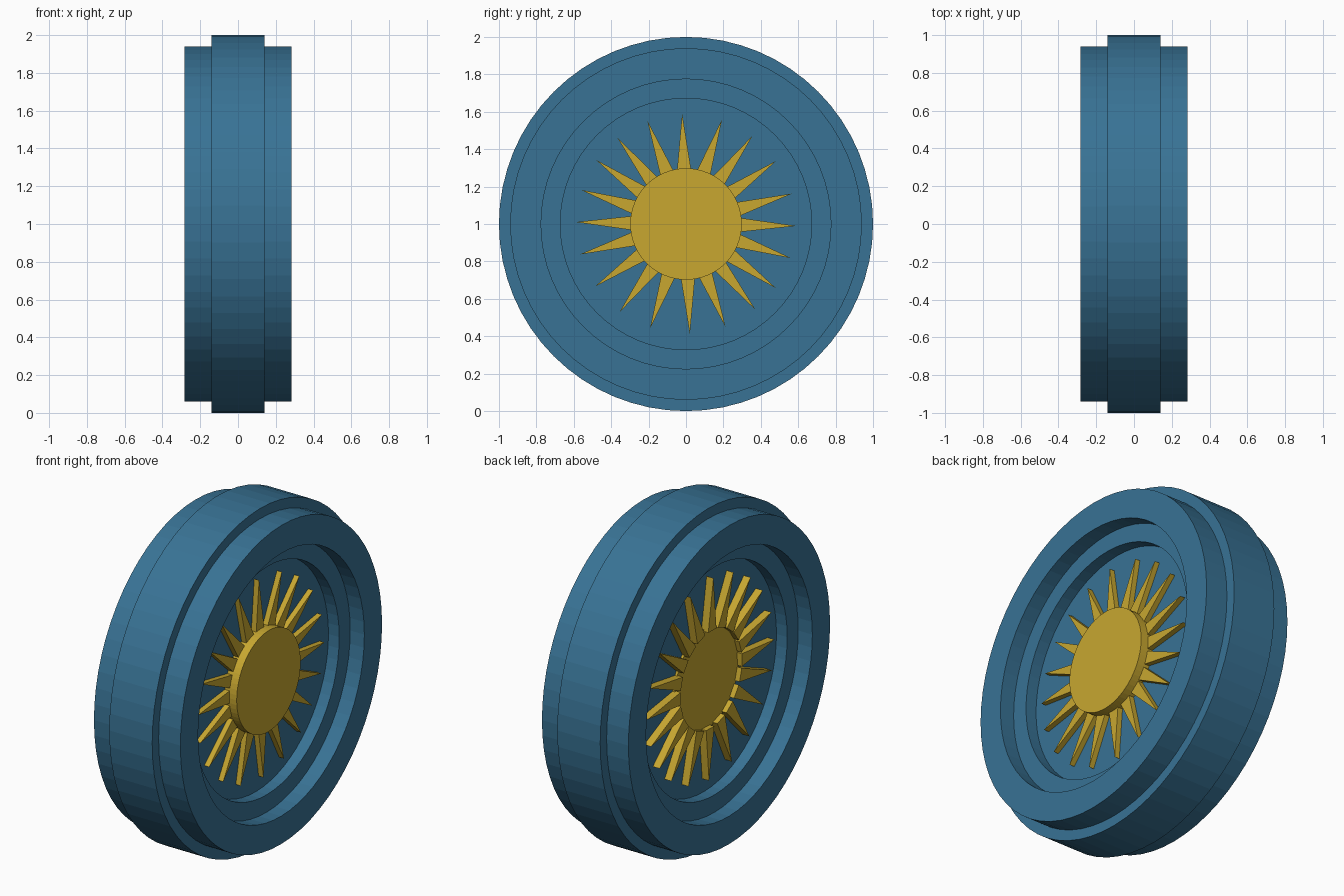
import bpy, bmesh
from math import sin, cos, pi, radians

if "Cube" in bpy.data.objects:
    bpy.data.objects.remove(bpy.data.objects["Cube"])

SEG = 64


def material(name, rgb):
    m = bpy.data.materials.new(name)
    m.diffuse_color = (*rgb, 1)
    m.use_nodes = True
    m.node_tree.nodes["Principled BSDF"].inputs["Base Color"].default_value = m.diffuse_color
    return m


BLUE = material("blue", (0.04, 0.17, 0.30))
GOLD = material("gold", (0.58, 0.39, 0.03))


def finish(bm, name, mat):
    bmesh.ops.recalc_face_normals(bm, faces=bm.faces)
    me = bpy.data.meshes.new(name)
    bm.to_mesh(me)
    bm.free()
    ob = bpy.data.objects.new(name, me)
    ob.location.z = 1
    me.materials.append(mat)
    bpy.context.collection.objects.link(ob)
    return ob


def lathe(name, profile, mat, closed=False):
    """Revolve (x, radius) points around the x axis."""
    bm = bmesh.new()
    rings = [[bm.verts.new((x, r * cos(2 * pi * i / SEG), r * sin(2 * pi * i / SEG)))
              for i in range(SEG)] for x, r in profile]
    pairs = list(zip(rings, rings[1:]))
    if closed:
        pairs.append((rings[-1], rings[0]))
    else:
        bm.faces.new(rings[0])
        bm.faces.new(rings[-1])
    for a, b in pairs:
        for i in range(SEG):
            j = (i + 1) % SEG
            bm.faces.new((a[i], a[j], b[j], b[i]))
    return finish(bm, name, mat)


# Stepped rim with a raised centre band, and the recessed plate inside it
half = [(0.19, 0.672), (0.19, 0.775), (0.282, 0.775), (0.282, 0.94),
        (0.14, 0.94), (0.14, 1.0)]
mirrored = [(-x, r) for x, r in reversed(half)]
lathe("rim", half + mirrored, BLUE, closed=True)
lathe("plate", [(-0.12, 0.672), (0.12, 0.672)], BLUE)

# Sun disc, standing proud on the +x side
lathe("sun_disc", [(-0.135, 0.298), (0.2, 0.298)], GOLD)

# Tapered sun rays, slightly irregular spacing
angles = [92, 71, 53, 35, 16, -1, -18, -35.5, -51, -69,
          -88, -109, -127, -145.5, -164, 179, 162, 144.5, 128.5, 110.5]
bm = bmesh.new()
for deg in angles:
    c, s = cos(radians(deg)), sin(radians(deg))
    tri = [(0.285, -0.038), (0.59, 0), (0.285, 0.038)]
    lo, hi = [[bm.verts.new((x, u * c - v * s, u * s + v * c)) for u, v in tri]
              for x in (-0.165, 0.152)]
    bm.faces.new(lo)
    bm.faces.new(hi)
    for i in range(3):
        j = (i + 1) % 3
        bm.faces.new((lo[i], lo[j], hi[j], hi[i]))
finish(bm, "sun_rays", GOLD)
